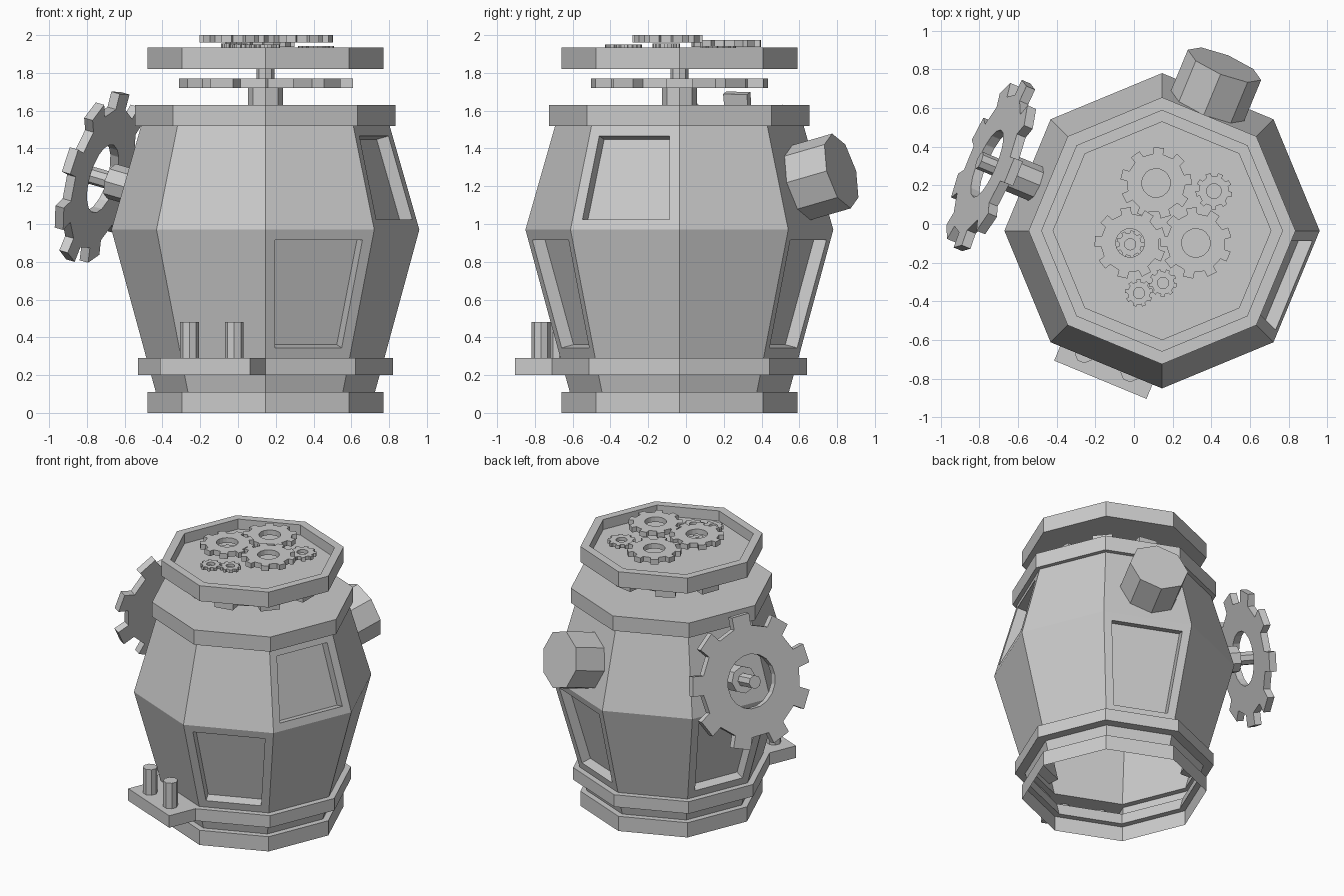
import bpy, bmesh
from math import sin, cos, pi, radians
from mathutils import Vector, Matrix

if "Cube" in bpy.data.objects:
    bpy.data.objects.remove(bpy.data.objects["Cube"])

CX, CY = 0.145, -0.035      # axis of the barrel
TILT = radians(15)          # upward lean of the upper wall faces


def finish(bm, name, matrix=None):
    bm.normal_update()
    me = bpy.data.meshes.new(name)
    bm.to_mesh(me)
    bm.free()
    ob = bpy.data.objects.new(name, me)
    if matrix is not None:
        ob.matrix_world = matrix
    bpy.context.collection.objects.link(ob)
    return ob


def octagon_shell(profile, bottom=False):
    """Turn (radius, z) points into an eight-sided shell closed at its last ring."""
    bm = bmesh.new()
    rings = [[bm.verts.new((CX + r * cos(k * pi / 4), CY + r * sin(k * pi / 4), z))
              for k in range(8)] for r, z in profile]
    faces = {}
    for i, (a, b) in enumerate(zip(rings, rings[1:])):
        for k in range(8):
            j = (k + 1) % 8
            faces[i, k] = bm.faces.new((a[k], a[j], b[j], b[k]))
    bm.faces.new(rings[-1])
    if bottom:
        bm.faces.new(rings[0][::-1])
    bm.normal_update()
    return bm, faces


def cylinder(name, r, z0, z1, matrix):
    bm = bmesh.new()
    bmesh.ops.create_cone(bm, cap_ends=True, segments=8, radius1=r, radius2=r,
                          depth=z1 - z0,
                          matrix=Matrix.Translation((0, 0, (z0 + z1) / 2)))
    return finish(bm, name, matrix)


def gear(name, r, z0, z1, matrix, teeth=9, phase=0.0):
    """Flat ring gear with square teeth and a round hole."""
    bm = bmesh.new()
    n = teeth * 4
    step = 2 * pi / teeth
    loops = []
    for z in (z0, z1):
        outer, inner = [], []
        for i in range(n):
            t, q = divmod(i, 4)
            a = phase + step * (t + (-0.25, -0.21, 0.21, 0.25)[q])
            rad = r if q in (1, 2) else r * 0.82
            outer.append(bm.verts.new((rad * cos(a), rad * sin(a), z)))
            inner.append(bm.verts.new((r * 0.4 * cos(a), r * 0.4 * sin(a), z)))
        loops.append((outer, inner))
    (o0, i0), (o1, i1) = loops
    for k in range(n):
        j = (k + 1) % n
        bm.faces.new((o0[k], o0[j], o1[j], o1[k]))
        bm.faces.new((o1[k], o1[j], i1[j], i1[k]))
        bm.faces.new((i1[k], i1[j], i0[j], i0[k]))
        bm.faces.new((i0[k], i0[j], o0[j], o0[k]))
    return finish(bm, name, matrix)


def wall_frame(azimuth, radial, z, tangent=0.0, tilt=TILT):
    """Frame on the wall whose local z points outward and up by the tilt."""
    a = radians(azimuth)
    u, t = Vector((cos(a), sin(a), 0)), Vector((-sin(a), cos(a), 0))
    n = u * cos(tilt) + Vector((0, 0, sin(tilt)))
    m = Matrix((t, n.cross(t), n)).transposed().to_4x4()
    m.translation = Vector((CX, CY, z)) + u * radial + t * tangent
    return m


# Barrel body: banded shell, open underneath
bm, faces = octagon_shell([
    (0.625, 0), (0.625, 0.11), (0.58, 0.11), (0.605, 0.2), (0.675, 0.2),
    (0.675, 0.29), (0.63, 0.29), (0.815, 0.97), (0.658, 1.52),
    (0.69, 1.52), (0.69, 1.63)])
# Recessed windows (lower row is segment 6, upper row is segment 7)
windows = [faces[6, 6], faces[6, 1], faces[6, 3], faces[7, 7]]
bmesh.ops.inset_individual(bm, faces=windows, thickness=0.056, use_even_offset=True)
bm.normal_update()
bmesh.ops.inset_individual(bm, faces=windows, thickness=0, depth=-0.07)
# Step pulled straight out of the lower band
bmesh.ops.inset_individual(bm, faces=[faces[4, 5]], thickness=0, depth=0.21)
finish(bm, "barrel_body")

# Lid with raised rim
bm, _ = octagon_shell([(0.625, 1.82), (0.625, 1.935), (0.563, 1.935), (0.563, 1.86)],
                      bottom=True)
finish(bm, "lid")

# Lid axle and its gear
axis = Matrix.Translation((CX, CY, 0))
cylinder("lid_hub", 0.093, 1.62, 1.72, axis)
cylinder("lid_shaft", 0.047, 1.70, 1.83, axis)
gear("lid_drive_gear", 0.468, 1.72, 1.77, axis)

# Pegs standing on the step
for i, s in enumerate((-0.128, 0.128)):
    m = wall_frame(247.5, 0.74, 0, s, 0)
    cylinder(f"step_peg_{i + 1}", 0.05, 0.28, 0.48, Matrix.Translation(m.translation))

# Side knob
cylinder("side_knob", 0.205, 0, 0.265, wall_frame(67.5, 0.66, 1.212, 0.03))

# Side gear on its axle
m = wall_frame(157.5, 0.66, 1.17, 0.025)
cylinder("side_hub", 0.095, 0, 0.22, m)
cylinder("side_shaft", 0.047, 0.2, 0.365, m)
gear("side_gear", 0.468, 0.27, 0.32, m, phase=0.2)

# Clockwork gears above the lid: x, y, radius, bottom, top, phase
clockwork = [
    (0.114, 0.212, 0.185, 1.937, 1.975, 1.5),
    (-0.02, -0.098, 0.185, 1.962, 2.0, 1.7),
    (0.32, -0.098, 0.185, 1.962, 2.0, 0.3),
    (0.413, 0.170, 0.095, 1.915, 1.942, 0.5),
    (0.026, -0.357, 0.072, 1.927, 1.95, 0.2),
    (0.150, -0.305, 0.072, 1.927, 1.95, 0.5),
    (-0.02, -0.105, 0.072, 1.932, 1.955, 0.0),
]
for i, (x, y, r, z0, z1, ph) in enumerate(clockwork):
    gear(f"clockwork_gear_{i + 1}", r, z0, z1, Matrix.Translation((x, y, 0)), phase=ph)
